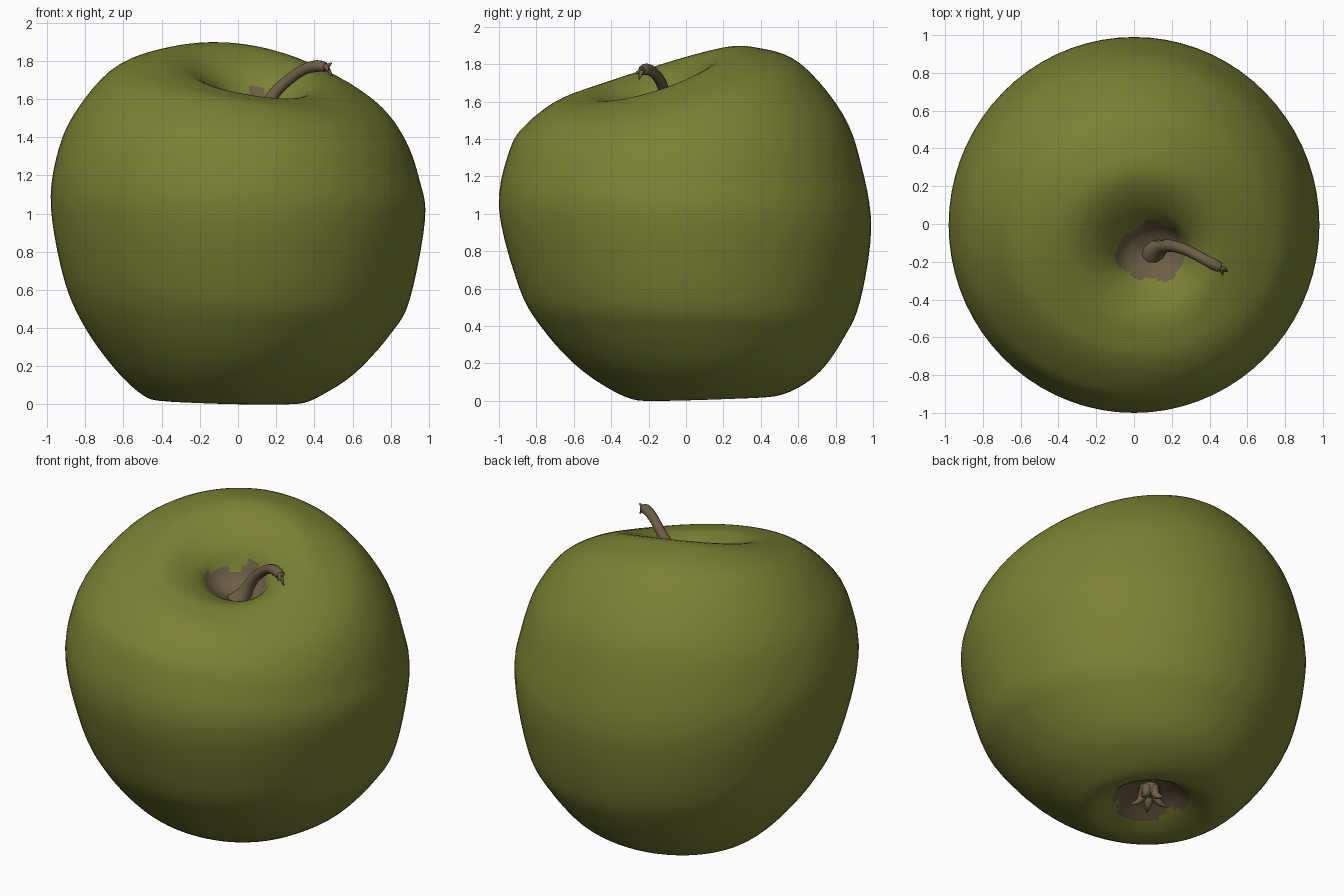
import bpy, bmesh, math
from mathutils import Vector

if "Cube" in bpy.data.objects:
    bpy.data.objects.remove(bpy.data.objects["Cube"])


def material(name, rgb):
    m = bpy.data.materials.new(name)
    m.diffuse_color = (*rgb, 1)
    m.use_nodes = True
    m.node_tree.nodes["Principled BSDF"].inputs["Base Color"].default_value = m.diffuse_color
    return m


GREEN = material("apple green", (0.195, 0.22, 0.034))
BROWN = material("stem brown", (0.15, 0.112, 0.06))


def catmull(a, b, c, d, t):
    return [0.5 * (2*q + (r - p)*t + (2*p - 5*q + 4*r - s)*t*t + (3*q - p - 3*r + s)*t**3)
            for p, q, r, s in zip(a, b, c, d)]


def smooth_rows(rows, steps):
    """Spline through rows of numbers; returns (row position, values)."""
    out, n = [], len(rows)
    for i in range(n - 1):
        a, b, c, d = rows[max(i-1, 0)], rows[i], rows[i+1], rows[min(i+2, n-1)]
        out += [(i + k/steps, catmull(a, b, c, d, k/steps)) for k in range(steps)]
    return out + [(n - 1, list(rows[-1]))]


def loft(name, rings, mats, rule=None, cap=False):
    """Skin a stack of equal rings into one smooth object."""
    bm = bmesh.new()
    vs = [[bm.verts.new(p) for p in ring] for ring in rings]
    n = len(rings[0])
    for i in range(len(vs) - 1):
        for j in range(n):
            k = (j + 1) % n
            f = bm.faces.new((vs[i][j], vs[i][k], vs[i+1][k], vs[i+1][j]))
            f.material_index = rule(i, j) if rule else 0
    if cap:
        bm.faces.new(vs[0][::-1])
        bm.faces.new(vs[-1])
    bmesh.ops.remove_doubles(bm, verts=bm.verts, dist=0.0005)
    bmesh.ops.recalc_face_normals(bm, faces=bm.faces)
    for f in bm.faces:
        f.smooth = True
    me = bpy.data.meshes.new(name)
    bm.to_mesh(me)
    bm.free()
    for m in mats:
        me.materials.append(m)
    ob = bpy.data.objects.new(name, me)
    bpy.context.collection.objects.link(ob)
    return ob


def tube(name, rows, sides=10, steps=4):
    """Round tube through (x, y, z, radius) rows."""
    pts = [r for _, r in smooth_rows(rows, steps)]
    rings = []
    for i, p in enumerate(pts):
        d = Vector(pts[min(i+1, len(pts)-1)][:3]) - Vector(pts[max(i-1, 0)][:3])
        d.normalize()
        u = d.cross(Vector((0.35, -0.9, 0.1))).normalized()
        v = d.cross(u)
        c = Vector(p[:3])
        rings.append([c + max(p[3], 0.002) * (u*math.cos(a) + v*math.sin(a))
                      for a in (2*math.pi*j/sides for j in range(sides))])
    return loft(name, rings, [BROWN], cap=True)


# Apple body rings, bottom basin to stem hollow:
# x left, x right, y front, y back, then height at left, right, front, back
BODY = [
    (0, 0, .13, .13, .13, .13, .13, .13),
    (-.14, .14, 0, .27, .105, .105, .10, .11),
    (-.27, .24, -.14, .36, .045, .03, .03, .05),
    (-.40, .33, -.26, .45, .02, .006, .003, .022),
    (-.50, .45, -.42, .58, .05, .055, .07, .06),
    (-.64, .62, -.60, .72, .18, .17, .20, .16),
    (-.80, .80, -.77, .84, .40, .37, .39, .33),
    (-.91, .90, -.89, .93, .65, .55, .60, .53),
    (-.98, .98, -1.0, .99, 1.03, .97, 1.03, .92),
    (-.95, .95, -.94, .94, 1.30, 1.18, 1.35, 1.25),
    (-.86, .88, -.85, .84, 1.52, 1.38, 1.48, 1.53),
    (-.68, .77, -.72, .62, 1.73, 1.53, 1.575, 1.79),
    (-.48, .60, -.60, .41, 1.80, 1.63, 1.61, 1.87),
    (-.30, .43, -.49, .24, 1.79, 1.67, 1.62, 1.87),
    (-.14, .31, -.36, .06, 1.68, 1.61, 1.585, 1.74),
    (-.05, .24, -.27, -.03, 1.55, 1.53, 1.535, 1.56),
    (.10, .10, -.16, -.16, 1.48, 1.48, 1.48, 1.48),
]
SEG, STEPS = 72, 5
rows = smooth_rows(BODY, STEPS)
rings = []
for _, (xl, xr, yf, yb, zl, zr, zf, zb) in rows:
    ring = []
    for j in range(SEG):
        a = 2 * math.pi * j / SEG
        c, s = math.cos(a), math.sin(a)
        z = (zl + zr + zf + zb)/4 + (zr - zl)/2*c + (zb - zf)/2*s \
            + (zl + zr - zf - zb)/4*math.cos(2*a)
        ring.append(((xl + xr)/2 + (xr - xl)/2*c, (yf + yb)/2 + (yb - yf)/2*s, z))
    rings.append(ring)


# Russet patches with a ragged edge in the two hollows
def russet(i, j):
    a, row = 2 * math.pi * j / SEG, rows[i][0]
    ragged = 0.15*math.sin(3*a + 1) + 0.1*math.sin(7*a)
    return int(row < 1.6 + ragged or row > 14.5 + ragged)


loft("apple_body", rings, [GREEN, BROWN], russet)

# Leaning stem with a flared foot and a ragged tip
tube("stem", [(.10, -.15, 1.46, .075), (.14, -.125, 1.54, .042), (.19, -.115, 1.63, .032),
              (.27, -.135, 1.705, .029), (.35, -.175, 1.757, .028),
              (.415, -.21, 1.773, .031), (.455, -.23, 1.768, .027)])
for k, tip in enumerate([(.49, -.235, 1.79), (.495, -.25, 1.72), (.47, -.27, 1.75)]):
    tube(f"stem_tip_{k}", [(.43, -.22, 1.77, .018), (.46, -.235, 1.768, .016), (*tip, .004)], 6, 3)

# Dried calyx: a small cup with five curled sepals
tube("calyx_cup", [(0, .14, .15, .07), (0, .14, .10, .055), (0, .14, .065, .05)])
for k in range(5):
    a = 2 * math.pi * k / 5 + 0.4
    c, s = math.cos(a), math.sin(a)
    tube(f"sepal_{k}", [(r*c, .14 + r*s, z, w) for r, z, w in
                        ((.03, .12, .03), (.045, .06, .026), (.075, .03, .016), (.11, .02, .004))], 6, 3)
